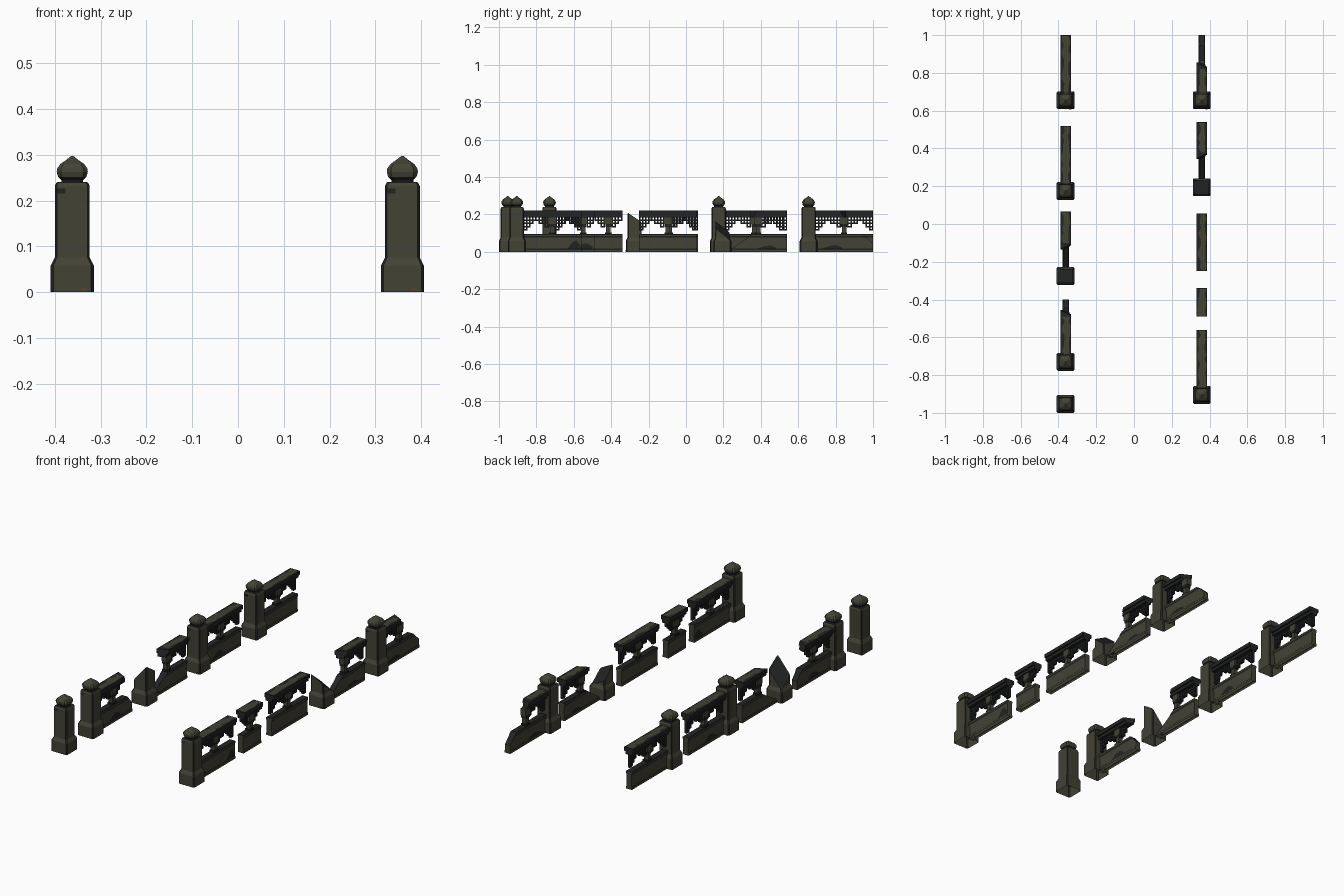
import bpy, bmesh, random
from mathutils import Vector

if "Cube" in bpy.data.objects:
    bpy.data.objects.remove(bpy.data.objects["Cube"])

random.seed(4)
XL, XR = -0.362, 0.359


def material(name, rgb):
    m = bpy.data.materials.new(name)
    m.diffuse_color = (*rgb, 1)
    m.use_nodes = True
    m.node_tree.nodes["Principled BSDF"].inputs["Base Color"].default_value = m.diffuse_color
    return m


MATS = [material("olive_stone", (0.056, 0.054, 0.036)),
        material("dark_stone", (0.016, 0.017, 0.017)),
        material("brown_stain", (0.10, 0.06, 0.02))]
OLIVE, DARK, BROWN = 0, 1, 2


def finish(bm, name):
    bmesh.ops.recalc_face_normals(bm, faces=bm.faces)
    me = bpy.data.meshes.new(name)
    bm.to_mesh(me)
    bm.free()
    for m in MATS:
        me.materials.append(m)
    ob = bpy.data.objects.new(name, me)
    bpy.context.collection.objects.link(ob)
    return ob


def box(bm, x, hx, y0, y1, z0, z1, mat=OLIVE):
    v = [bm.verts.new((x + sx * hx, y, z)) for z in (z0, z1)
         for sx, y in ((-1, y0), (1, y0), (1, y1), (-1, y1))]
    for q in ((3, 2, 1, 0), (4, 5, 6, 7), (0, 1, 5, 4), (1, 2, 6, 5), (2, 3, 7, 6), (3, 0, 4, 7)):
        bm.faces.new([v[i] for i in q]).material_index = mat


def break_off(bm, point, normal):
    """Remove everything on the normal's side and close the fracture."""
    geom = bm.verts[:] + bm.edges[:] + bm.faces[:]
    bmesh.ops.bisect_plane(bm, geom=geom, plane_co=point,
                           plane_no=Vector(normal).normalized(), clear_outer=True)
    res = bmesh.ops.holes_fill(bm, edges=[e for e in bm.edges if e.is_boundary], sides=0)
    for f in res["faces"]:
        f.material_index = DARK


def open_bottom(bm):
    """The stones are hollow shells, open underneath."""
    bmesh.ops.recalc_face_normals(bm, faces=bm.faces)
    low = [f for f in bm.faces if all(v.co.z < 0.001 for v in f.verts)]
    bmesh.ops.delete(bm, geom=low, context='FACES')


# square post with chamfered corners and an onion-shaped cap: (half width, z)
POST = [(0.047, 0), (0.047, 0.058), (0.038, 0.076), (0.038, 0.232), (0.034, 0.240),
        (0.024, 0.241), (0.024, 0.245), (0.031, 0.252), (0.034, 0.263), (0.033, 0.270),
        (0.026, 0.280), (0.013, 0.289), (0.002, 0.298)]


def post(name, x, y, cut=None):
    bm = bmesh.new()
    rings = []
    for i, (h, z) in enumerate(POST):
        c = h * (0.88 if i < 5 else 0.74)
        pts = [(c, -h), (h, -c), (h, c), (c, h), (-c, h), (-h, c), (-h, -c), (-c, -h)]
        rings.append([bm.verts.new((x + a, y + b, z)) for a, b in pts])
    for i in range(len(rings) - 1):
        for k in range(8):
            n = (k + 1) % 8
            f = bm.faces.new((rings[i][k], rings[i][n], rings[i + 1][n], rings[i + 1][k]))
            f.material_index = DARK if i in (4, 5, 6) or (k % 2 == 0 and i < 5) else OLIVE
    bm.faces.new(rings[0][::-1])
    bm.faces.new(rings[-1])
    if cut:
        z, normal = cut
        break_off(bm, (x, y, z), normal)
    open_bottom(bm)
    finish(bm, name)
    # small weathering marks on the front face
    bm = bmesh.new()
    box(bm, x + 0.025, 0.006, y - 0.0475, y - 0.0465, 0.003, 0.009, BROWN)
    if not cut:
        box(bm, x - 0.024, 0.009, y - 0.0385, y - 0.0375, 0.216, 0.227, DARK)
    finish(bm, name + "_stains")


# half profile of the lower wall (half width, z) and the colour of each band
WALL = [(0.017, 0), (0.017, 0.012), (0.0145, 0.015), (0.0145, 0.076),
        (0.0155, 0.078), (0.0175, 0.085), (0.0175, 0.093), (0.0155, 0.095)]
BANDS = (OLIVE, OLIVE, OLIVE, DARK, DARK, OLIVE, DARK)


def lower_wall(name, x, y0, y1, cut=None):
    bm = bmesh.new()
    outline = [(h, z) for h, z in WALL] + [(-h, z) for h, z in reversed(WALL)]
    mats = BANDS + (DARK,) + BANDS[::-1] + (OLIVE,)
    ends = [[bm.verts.new((x + h, y, z)) for h, z in outline] for y in (y0, y1)]
    n = len(outline)
    for k in range(n):
        j = (k + 1) % n
        bm.faces.new((ends[0][k], ends[0][j], ends[1][j], ends[1][k])).material_index = mats[k]
    bm.faces.new(ends[0])
    bm.faces.new(ends[1][::-1])
    if cut:
        y, z, slope = cut
        break_off(bm, (x, y, z), (0, slope, 1))
    open_bottom(bm)
    finish(bm, name)


def wall_stain(name, x, y, width, height):
    """Dark hump-shaped patch at the foot of a wall, on both sides."""
    bm = bmesh.new()
    shape = ((-0.5, 0.0), (0.5, 0.0), (0.5, 0.45), (0.2, 1.0), (-0.1, 0.8), (-0.35, 0.3))
    for s in (-1, 1):
        bm.faces.new([bm.verts.new((x + s * 0.0153, y + a * width, 0.016 + b * height))
                      for a, b in (shape if s > 0 else shape[::-1])]).material_index = DARK
    me_bm = bm.faces
    for f in me_bm:
        f.normal_update()
    me = bpy.data.meshes.new(name)
    bm.to_mesh(me)
    bm.free()
    for m in MATS:
        me.materials.append(m)
    bpy.context.collection.objects.link(bpy.data.objects.new(name, me))


def rail(name, x, y0, y1, broken=0):
    bm = bmesh.new()
    box(bm, x, 0.028, y0, y1, 0.199, 0.220, DARK)        # top slab
    box(bm, x, 0.020, y0, y1, 0.183, 0.200, DARK)        # moulding
    a, b = y0 + 0.004, y1 - 0.004
    if broken:
        end = y1 if broken > 0 else y0
        break_off(bm, (x, end - broken * 0.012, 0.21), (0.5, broken, 0.35))
        a, b = (a, b - 0.03) if broken > 0 else (a + 0.03, b)
    finish(bm, name)
    # worn lighter top surface with an uneven outline
    bm = bmesh.new()
    n = max(3, int((b - a) / 0.024))
    prev = None
    for i in range(n + 1):
        y = a + (b - a) * i / n
        cur = [bm.verts.new((x - random.uniform(0.004, 0.023), y, 0.2212)),
               bm.verts.new((x + random.uniform(0.012, 0.027), y, 0.2212))]
        if prev:
            bm.faces.new((prev[0], prev[1], cur[1], cur[0])).material_index = OLIVE
        prev = cur
    finish(bm, name + "_worn_top")


CELL = 0.0165
LACE_TOP = 0.185


def lace(bm, x, start, direction, depths, lo, hi):
    """Stepped open lattice hanging under the rail."""
    t = 0.004
    for i, d in enumerate(depths):
        ya, yb = sorted((start + direction * i * CELL, start + direction * (i + 1) * CELL))
        if ya < lo - 0.003 or yb > hi + 0.003:
            continue
        bottom = LACE_TOP - d * CELL
        for y in (ya, yb):
            box(bm, x, 0.007, max(y - t, lo), min(y + t, hi), bottom, LACE_TOP, DARK)
        for k in range(1, d + 1):
            z = LACE_TOP - k * CELL
            box(bm, x, 0.0065, max(ya - t, lo), min(yb + t, hi), z - t, z + t, DARK)


def fretwork(name, x, y0, y1, lo, hi):
    bm = bmesh.new()
    mid = (y0 + y1) / 2
    # central baluster, wider toward the top
    for h, za, zb, m in ((0.017, 0.094, 0.104, DARK), (0.012, 0.103, 0.135, OLIVE),
                         (0.016, 0.134, 0.150, DARK), (0.021, 0.149, 0.186, OLIVE)):
        box(bm, x, min(h, 0.015), mid - h, mid + h, za, zb, m)
    short = y1 - y0 < 0.2
    for s in (-1, 1):
        lace(bm, x, mid + s * 0.021, s, (3, 2, 1) if short else (3, 2, 2, 1), lo, hi)
        if not short:
            lace(bm, x, mid + s * (y1 - y0) / 2 - s * 0.002, -s, (4, 3, 2, 1), lo, hi)
    finish(bm, name)


def bay(name, x, y0, y1, span=None, broken=0, cut=None):
    lo, hi = span or (y0, y1)
    lower_wall(name + "_lower_wall", x, y0, y1, cut)
    rail(name + "_top_rail", x, lo, hi, broken)
    keep = 0.03 if broken else 0
    fretwork(name + "_fretwork", x, y0, y1,
             lo + (keep if broken < 0 else 0), hi - (keep if broken > 0 else 0))


# posts: left row then right row
for i, y in enumerate((0.655, 0.175, -0.73, -0.953)):
    post(f"left_post_{i + 1}", XL, y)
post("left_broken_post", XL, -0.275, (0.139, (-1.2, 0.67, 1)))
for i, y in enumerate((0.655, -0.905)):
    post(f"right_post_{i + 1}", XR, y)
post("right_broken_post", XR, 0.195, (0.115, (0.5, 0.8, 1)))

# left balustrade bays
bay("left_bay_1", XL, 0.69, 1.0)
bay("left_bay_2", XL, 0.21, 0.52)
bay("left_bay_3", XL, -0.24, 0.065, (-0.135, 0.065), -1, (-0.20, 0.035, -0.6))
bay("left_bay_4", XL, -0.70, -0.40, (-0.70, -0.455), 1, (-0.435, 0.085, 1.1))

# right balustrade bays
bay("right_bay_1", XR, 0.69, 1.0, (0.69, 0.855), 1, (0.95, 0.09, 0.9))
bay("right_bay_2", XR, 0.23, 0.54, (0.345, 0.54), -1, (0.27, 0.035, -0.7))
bay("right_bay_3", XR, -0.25, 0.055)
bay("right_bay_4", XR, -0.49, -0.34)
bay("right_bay_5", XR, -0.87, -0.56)

# weathered patches on the walls
for i, (x, y, w, h) in enumerate(((XR, 0.78, 0.11, 0.02), (XR, 0.43, 0.10, 0.018),
                                  (XR, -0.60, 0.07, 0.045), (XL, -0.55, 0.10, 0.03),
                                  (XL, 0.32, 0.10, 0.03))):
    wall_stain(f"wall_stain_{i + 1}", x, y, w, h)
